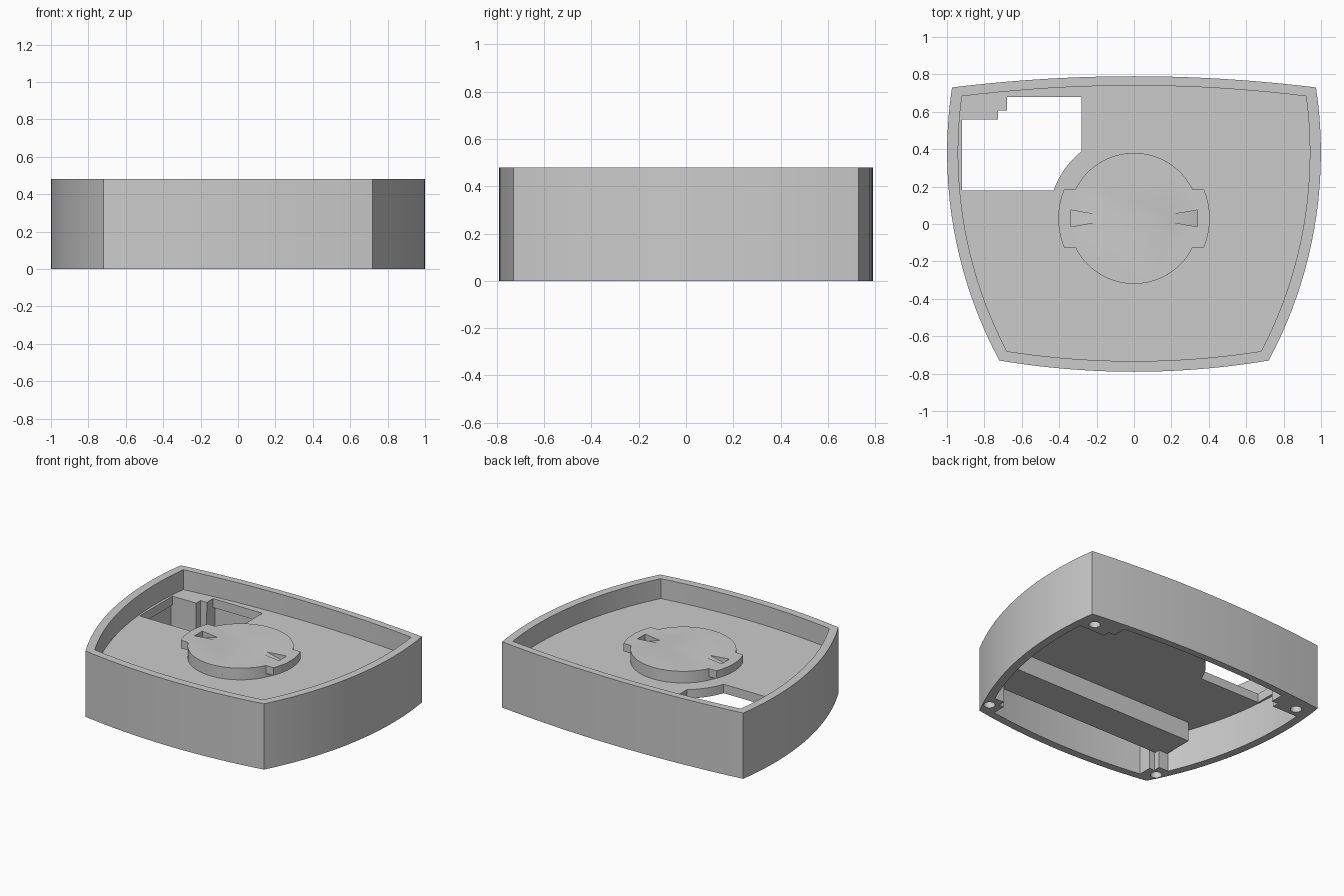
import bpy, bmesh
from math import sin, cos, asin, radians, degrees
from mathutils import Vector

if "Cube" in bpy.data.objects:
    bpy.data.objects.remove(bpy.data.objects["Cube"])

GREY = (0.6, 0.6, 0.6, 1)
grey = bpy.data.materials.new("plain grey")
grey.use_nodes = True
grey.diffuse_color = GREY
grey.node_tree.nodes["Principled BSDF"].inputs["Base Color"].default_value = GREY

HEIGHT, FLOOR_TOP, FLOOR_BOTTOM = 0.48, 0.335, 0.27
CAP_Y, CAP_TOP, TAB_BOTTOM = 0.03, 0.42, 0.362


def make_object(name, bm):
    bmesh.ops.recalc_face_normals(bm, faces=bm.faces)
    mesh = bpy.data.meshes.new(name)
    bm.to_mesh(mesh)
    bm.free()
    mesh.materials.append(grey)
    obj = bpy.data.objects.new(name, mesh)
    bpy.context.collection.objects.link(obj)
    return obj


def prism(name, points, low, high):
    """Flat outline extruded from one height to another."""
    bm = bmesh.new()
    face = bm.faces.new([bm.verts.new((x, y, low)) for x, y in points])
    top = bmesh.ops.extrude_face_region(bm, geom=[face])["geom"]
    verts = [v for v in top if isinstance(v, bmesh.types.BMVert)]
    bmesh.ops.translate(bm, verts=verts, vec=(0, 0, high - low))
    return make_object(name, bm)


def cut(obj, tool):
    """Subtract a tool from an object and discard it."""
    mod = obj.modifiers.new("boolean", "BOOLEAN")
    mod.operation, mod.solver, mod.object = "DIFFERENCE", "EXACT", tool
    bpy.context.view_layer.objects.active = obj
    bpy.ops.object.modifier_apply(modifier=mod.name)
    bpy.data.objects.remove(tool)


def arc(cx, cy, radius, start, end, steps):
    angles = [radians(start + (end - start) * i / steps) for i in range(steps + 1)]
    return [(cx + radius * cos(a), cy + radius * sin(a)) for a in angles]


def bulge(a, b, sag, steps=20):
    """Circular arc from a up to, but excluding, b; bulges to the right."""
    a, b = Vector(a), Vector(b)
    along, half = (b - a).normalized(), (b - a).length / 2
    out = Vector((along.y, -along.x))
    radius = (half * half + sag * sag) / (2 * sag)
    centre = (a + b) / 2 + out * (sag - radius)
    sweep = asin(half / radius)
    angles = [sweep * (2 * i / steps - 1) for i in range(steps)]
    return [tuple(centre + radius * (out * cos(t) + along * sin(t))) for t in angles]


def shell_outline(back_x, back_y, front_x, front_y, back_sag, front_sag, side_sag):
    corners = [(back_x, back_y), (-back_x, back_y), (-front_x, front_y), (front_x, front_y)]
    sags = [back_sag, side_sag, front_sag, side_sag]
    points = []
    for i in range(4):
        points += bulge(corners[i], corners[(i + 1) % 4], sags[i])
    return points


outer = shell_outline(0.973, 0.73, 0.72, -0.73, 0.06, 0.06, 0.12)
inner = shell_outline(0.92, 0.683, 0.68, -0.68, 0.057, 0.053, 0.107)

# Underside cavity, leaving corner posts and a cross bar standing
cavity = prism("cavity_cutter", inner, -0.1, FLOOR_BOTTOM)
back_post = [(1.1, 0.56), (1.1, 0.9), (0.68, 0.9), (0.68, 0.61), (0.73, 0.61), (0.73, 0.56)]
front_post = [(0.9, -0.54), (0.9, -0.9), (0.63, -0.9), (0.63, -0.59), (0.67, -0.59), (0.67, -0.54)]
for side in (-1, 1):
    for post in (back_post, front_post):
        cut(cavity, prism("post", [(side * x, y) for x, y in post], -0.2, 0.4))
bar = [(-0.74, -0.32), (0.74, -0.32), (0.74, -0.58), (-0.74, -0.58)]
cut(cavity, prism("bar", bar, 0.13, 0.4))

# Casing with upper tray and lower cavity
casing = prism("casing", outer, 0, HEIGHT)
cut(casing, prism("tray_cutter", inner, FLOOR_TOP, HEIGHT + 0.1))
cut(casing, cavity)

# Stepped opening through the floor, curved around the cap
opening = [(-0.92, 0.558), (-0.92, 0.18)]
opening += arc(0, CAP_Y, 0.455, 160.8, 128, 10)
opening += [(-0.28, 0.68), (-0.678, 0.68), (-0.678, 0.608), (-0.728, 0.608), (-0.728, 0.558)]
cut(casing, prism("opening_cutter", opening, 0.2, 0.4))

# Screw holes in the posts
for side in (-1, 1):
    for x, y in ((0.87, 0.63), (0.72, -0.63)):
        ring = arc(side * x, y, 0.038, 0, 345, 23)
        cut(casing, prism("screw_cutter", ring, -0.1, 0.2))

# Round twist cap with two locking tabs
disc_r, tab_r, tab_half = 0.35, 0.405, 0.155
t = degrees(asin(tab_half / tab_r))
d = degrees(asin(tab_half / disc_r))
cap_outline = []
for turn in (0, 180):
    cap_outline += arc(0, CAP_Y, tab_r, turn - t, turn + t, 10)
    cap_outline += arc(0, CAP_Y, disc_r, turn + d, turn + 180 - d, 32)
cap = prism("twist_cap", cap_outline, TAB_BOTTOM, CAP_TOP)

# Sloping finger notches, deepest at the outer end
for side in (-1, 1):
    bm = bmesh.new()
    for x, half, low in ((0.2, 0.02, CAP_TOP), (0.34, 0.045, 0.37)):
        for y in (-half, half):
            for z in (low, CAP_TOP + 0.05):
                bm.verts.new((side * x, CAP_Y + y, z))
    bmesh.ops.convex_hull(bm, input=bm.verts)
    cut(cap, make_object("notch_cutter", bm))

# Cap body resting on the floor
cap_body = prism("cap_body", arc(0, CAP_Y, disc_r, 0, 355, 71), FLOOR_TOP - 0.002, TAB_BOTTOM)

for obj in (casing, cap, cap_body):
    bpy.ops.object.select_all(action="DESELECT")
    obj.select_set(True)
    bpy.context.view_layer.objects.active = obj
    bpy.ops.object.shade_smooth_by_angle(angle=radians(20))
